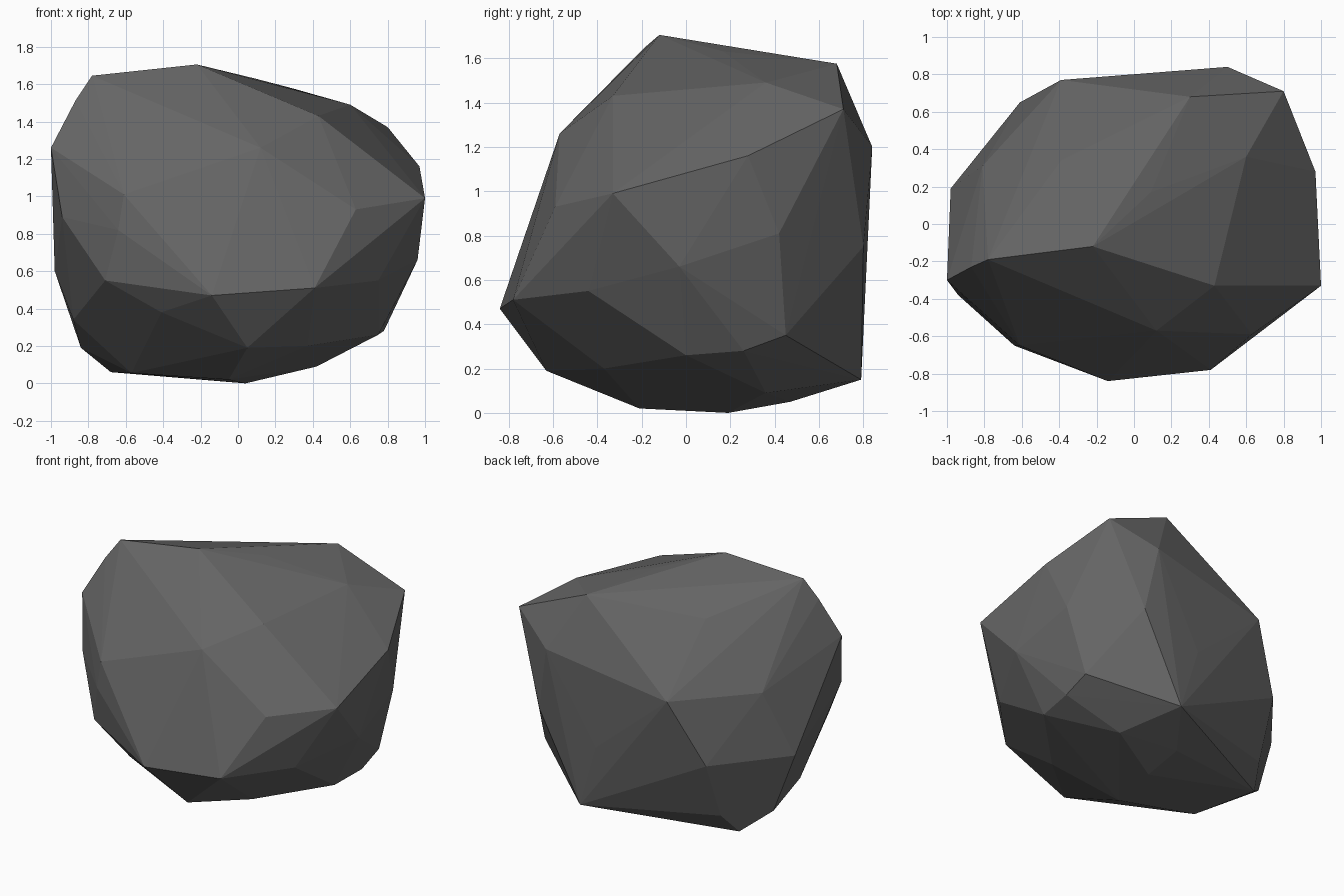
import bpy, bmesh
from mathutils import Vector

if "Cube" in bpy.data.objects:
    bpy.data.objects.remove(bpy.data.objects["Cube"])

# Corner points of the boulder, grouped by region
POINTS = [
    # top
    (-.22, -.12, 1.705), (-.78, -.19, 1.645), (.09, .17, 1.63), (.30, .68, 1.575),
    (.60, .36, 1.49), (.43, -.33, 1.43), (-.39, .34, 1.46), (.80, .71, 1.37),
    # front
    (.12, -.57, 1.26), (-.61, -.65, 1.01), (.63, -.59, .93), (-.14, -.84, .47),
    (.41, -.78, .51), (.05, -.63, .19), (-.41, -.61, .38), (-.64, -.65, .82),
    (-.71, -.58, .55),
    # right
    (1.0, -.33, .99), (.97, .28, 1.16), (.96, -.03, .66), (.75, -.44, .55),
    (.91, .42, .81), (.78, .45, .35), (.78, .26, .28), (.75, 0, .26),
    # back
    (.50, .84, 1.20), (.58, .80, .75), (.14, .80, .59), (.27, .79, .15),
    (-.39, .77, 1.04), (-.61, .65, .60), (-.62, .50, .20),
    # left
    (-.87, -.23, 1.51), (-1.0, -.30, 1.26), (-.94, -.38, .89), (-.81, .31, 1.04),
    (-.98, .19, .60), (-.88, -.01, .34), (-.84, .23, .19),
    # underside
    (-.68, .38, .06), (.04, .47, .05), (.04, .19, 0), (.42, .36, .09),
    (.37, -.37, .20), (-.57, -.08, .055), (-.05, -.21, .02),
]
real = [Vector(p) for p in POINTS]
centre = Vector((0, 0, .8))

# Skin the points with a hull; hollow points are pushed out until the skin
# includes them, then returned to their place to form the dents
scale = [1.0] * len(real)
for attempt in range(80):
    bm = bmesh.new()
    verts = [bm.verts.new(centre + (p - centre) * s) for p, s in zip(real, scale)]
    bmesh.ops.convex_hull(bm, input=verts)
    used = {v for f in bm.faces for v in f.verts}
    hollow = [i for i, v in enumerate(verts) if v not in used]
    if not hollow or attempt == 79:
        break
    for i in hollow:
        scale[i] *= 1.03
    bm.free()
for v, p in zip(verts, real):
    v.co = p
loose = [v for v in bm.verts if v not in used]
bmesh.ops.delete(bm, geom=loose, context='VERTS')
bmesh.ops.recalc_face_normals(bm, faces=bm.faces[:])

# Boulder object, flat shaded in one grey
mesh = bpy.data.meshes.new("boulder")
bm.to_mesh(mesh)
bm.free()
boulder = bpy.data.objects.new("boulder", mesh)
bpy.context.collection.objects.link(boulder)
stone = bpy.data.materials.new("dark grey stone")
stone.diffuse_color = (.13, .13, .13, 1)
stone.use_nodes = True
stone.node_tree.nodes["Principled BSDF"].inputs["Base Color"].default_value = stone.diffuse_color
mesh.materials.append(stone)
